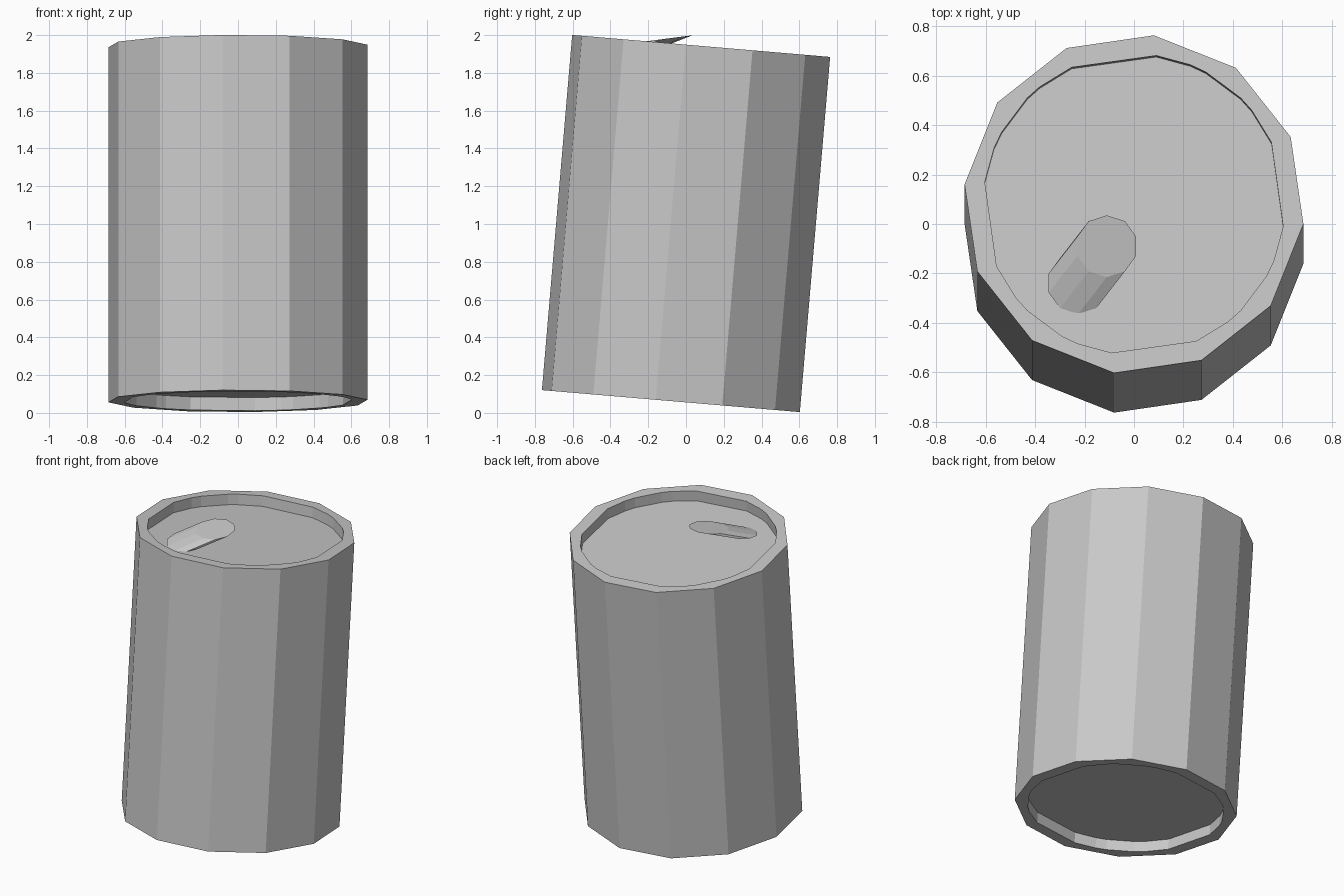
import bpy, bmesh
from math import radians, cos, sin
from mathutils import Matrix, Vector

cube = bpy.data.objects.get("Cube")
if cube:
    bpy.data.objects.remove(cube, do_unlink=True)

LENGTH, RADIUS, RECESS = 1.887, 0.69, 0.07
LEAN = Matrix.Translation((0, -0.08, 0.0625)) @ Matrix.Rotation(radians(-4.87), 4, 'X')

metal = bpy.data.materials.new("grey_metal")
metal.use_nodes = True
grey = (0.58, 0.58, 0.58, 1)
metal.diffuse_color = grey
metal.node_tree.nodes["Principled BSDF"].inputs["Base Color"].default_value = grey


def ring(bm, radius, angles, z):
    """Closed loop of vertices and edges at height z."""
    vs = [bm.verts.new((radius * cos(radians(a)), radius * sin(radians(a)), z)) for a in angles]
    es = [bm.edges.new((v, vs[(i + 1) % len(vs)])) for i, v in enumerate(vs)]
    return vs, es


def wall(bm, low, high):
    """Quads joining two matching loops."""
    n = len(low)
    for i in range(n):
        j = (i + 1) % n
        bm.faces.new((low[i], low[j], high[j], high[i]))


def finish(name, bm, matrix):
    bmesh.ops.recalc_face_normals(bm, faces=bm.faces)
    mesh = bpy.data.meshes.new(name)
    bm.to_mesh(mesh)
    bm.free()
    mesh.materials.append(metal)
    obj = bpy.data.objects.new(name, mesh)
    obj.matrix_world = matrix
    bpy.context.collection.objects.link(obj)


# Can body: twelve-sided shell with a recessed panel at each end
outer = [30 * k - 6.7 for k in range(12)]
inner = [90 * k + a for k in range(4) for a in (-8.5, 24.4, 38.7, 45, 61.5, 68)]
bm = bmesh.new()
outer_loops = []
for z, inward in ((0, RECESS), (LENGTH, -RECESS)):
    vs, es = ring(bm, RADIUS, outer, z)
    lip, lip_edges = ring(bm, 0.61, inner, z)
    panel, _ = ring(bm, 0.61, inner, z + inward)
    bmesh.ops.triangle_fill(bm, edges=es + lip_edges, use_beauty=True)
    wall(bm, lip, panel)
    bm.faces.new(panel)
    outer_loops.append(vs)
wall(bm, *outer_loops)
finish("can_body", bm, LEAN)

# Pull tab: slanted ten-sided stub rising from the lid
bm = bmesh.new()
loops = []
for centre in (Vector((-0.226, -0.239, 1.925)), Vector((-0.11, -0.09, 1.983))):
    vs, _ = ring(bm, 0.125, [36 * k + 18 for k in range(10)], 0)
    for v in vs:
        v.co.z = 0.13 * v.co.y
        v.co += centre
    bm.faces.new(vs)
    loops.append(vs)
wall(bm, *loops)
finish("pull_tab", bm, Matrix.Identity(4))
